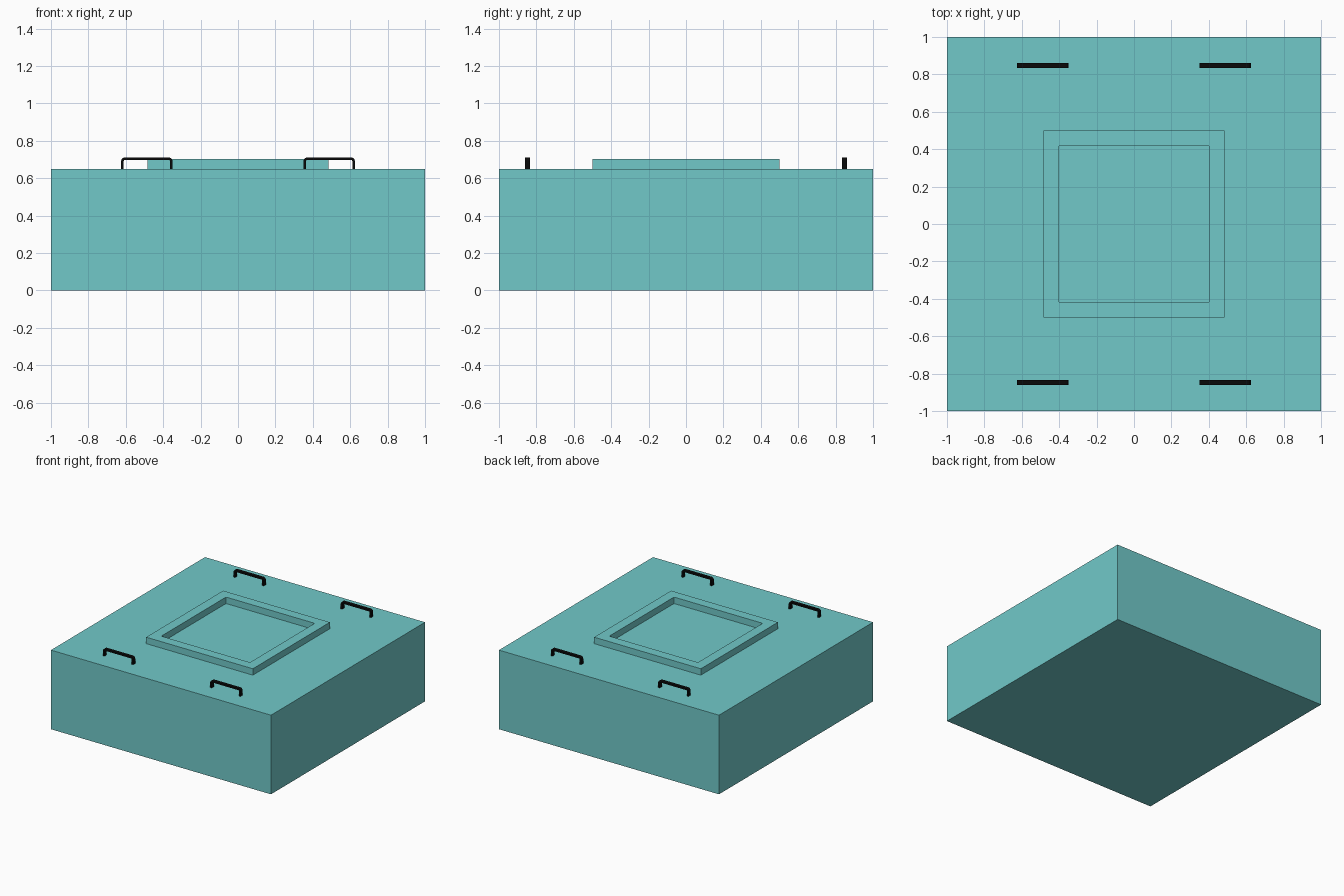
import bpy, bmesh, math

if "Cube" in bpy.data.objects:
    bpy.data.objects.remove(bpy.data.objects["Cube"], do_unlink=True)


def material(name, rgb):
    m = bpy.data.materials.new(name)
    m.use_nodes = True
    m.diffuse_color = (*rgb, 1)
    m.node_tree.nodes["Principled BSDF"].inputs["Base Color"].default_value = (*rgb, 1)
    return m


TEAL = material("teal", (0.165, 0.584, 0.584))
BLACK = material("black", (0.003, 0.003, 0.003))
TOP = 0.65


def finish(name, bm, mat):
    bmesh.ops.recalc_face_normals(bm, faces=bm.faces)
    mesh = bpy.data.meshes.new(name)
    bm.to_mesh(mesh)
    bm.free()
    mesh.materials.append(mat)
    ob = bpy.data.objects.new(name, mesh)
    bpy.context.scene.collection.objects.link(ob)
    return ob


# Main block
bm = bmesh.new()
bmesh.ops.create_cube(bm, size=1)
for v in bm.verts:
    v.co = (v.co.x * 2, v.co.y * 2, (v.co.z + 0.5) * TOP)
finish("body", bm, TEAL)


# Raised square rim around the hatch, with slightly eased inner corners
bm = bmesh.new()
CORNERS = [(-1, -1), (1, -1), (1, 1), (-1, 1)]


def loop(hx, hy, z):
    return [bm.verts.new((sx * hx, sy * hy, z)) for sx, sy in CORNERS]


loops = [loop(0.485, 0.5, TOP), loop(0.485, 0.5, 0.703),
         loop(0.403, 0.42, 0.703), loop(0.403, 0.42, TOP)]
for a, b in zip(loops, loops[1:] + loops[:1]):
    for i in range(4):
        j = (i + 1) % 4
        bm.faces.new((a[i], a[j], b[j], b[i]))
inner_edges = [bm.edges.get((loops[2][i], loops[3][i])) for i in range(4)]
bmesh.ops.bevel(bm, geom=inner_edges, offset=0.008, segments=2, profile=0.5, affect='EDGES')
finish("hatch_rim", bm, TEAL)


# Handles: flat bar bent into a staple with rounded corners
def staple(x0, x1, top, radius):
    pts = [(x0, TOP)]
    for cx, start in ((x0 + radius, 180), (x1 - radius, 90)):
        for k in range(4):
            a = math.radians(start - 30 * k)
            pts.append((cx + radius * math.cos(a), top - radius + radius * math.sin(a)))
    return pts + [(x1, TOP)]


def handle(name, side, end):
    bm = bmesh.new()
    t = 0.014
    outer = staple(0.35, 0.625, 0.711, 0.018)
    inner = staple(0.35 + t, 0.625 - t, 0.711 - t, 0.004)
    ring = []
    for (ox, oz), (ix, iz) in zip(outer, inner):
        ring.append([bm.verts.new((side * x, end * y, z)) for x, y, z in
                     ((ox, 0.834, oz), (ox, 0.861, oz), (ix, 0.861, iz), (ix, 0.834, iz))])
    for a, b in zip(ring, ring[1:]):
        for i in range(4):
            j = (i + 1) % 4
            bm.faces.new((a[i], a[j], b[j], b[i]))
    bm.faces.new(ring[0])
    bm.faces.new(ring[-1])
    finish(name, bm, BLACK)


for end, end_name in ((-1, "front"), (1, "back")):
    for side, side_name in ((1, "left"), (-1, "right")):
        handle(f"{end_name}_{side_name}_handle", side, end)
